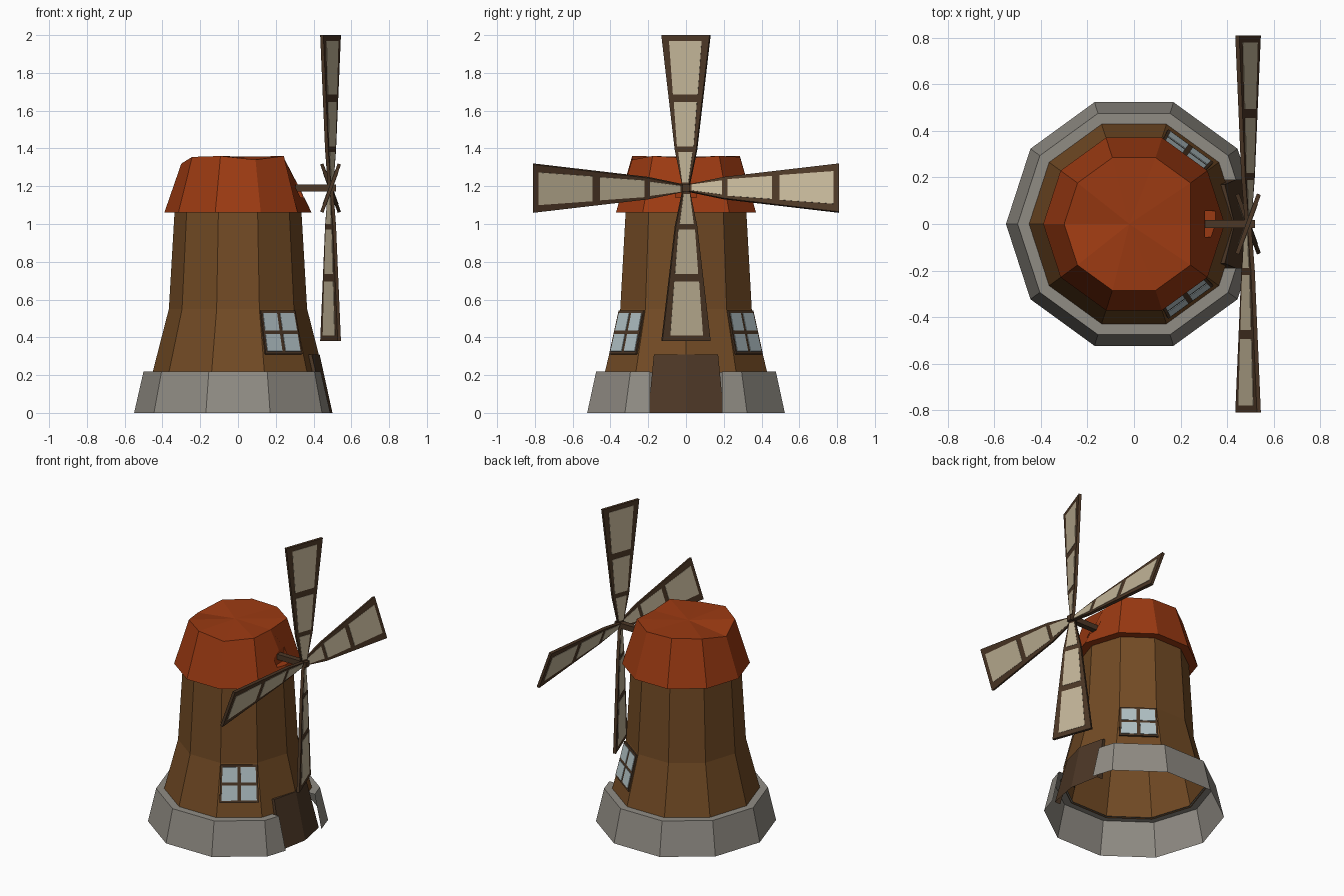
import bpy, bmesh, math
from mathutils import Vector, Matrix

if "Cube" in bpy.data.objects:
    bpy.data.objects.remove(bpy.data.objects["Cube"])


def material(name, rgb):
    m = bpy.data.materials.new(name)
    m.diffuse_color = (*rgb, 1)
    m.use_nodes = True
    m.node_tree.nodes["Principled BSDF"].inputs["Base Color"].default_value = m.diffuse_color
    return m


WOOD = material("tower wood", (0.17, 0.07, 0.018))
DARK = material("dark timber", (0.072, 0.038, 0.019))
STONE = material("grey stone", (0.28, 0.262, 0.231))
ROOF = material("red roof", (0.33, 0.042, 0.006))
CLOTH = material("sail cloth", (0.545, 0.462, 0.314))
GLASS = material("window glass", (0.445, 0.539, 0.565))

SIDES = 10
STEP = 2 * math.pi / SIDES


def polar(r, a, z):
    return Vector((r * math.cos(a), r * math.sin(a), z))


def ring(r, z):
    return [polar(r, i * STEP, z) for i in range(SIDES)]


def loft(bm, rows, closed=True, cap_start=False, cap_end=False, mat=0):
    """Skin a list of equally long point rows with quads."""
    vs = [[bm.verts.new(p) for p in row] for row in rows]
    n = len(vs[0])
    faces = []
    for a, b in zip(vs, vs[1:]):
        for i in range(n if closed else n - 1):
            j = (i + 1) % n
            faces.append(bm.faces.new((a[i], a[j], b[j], b[i])))
    if cap_start:
        faces.append(bm.faces.new(vs[0][::-1]))
    if cap_end:
        faces.append(bm.faces.new(vs[-1]))
    for f in faces:
        f.material_index = mat


def finish(name, bm, *mats, fix=True):
    if fix:
        bmesh.ops.recalc_face_normals(bm, faces=bm.faces[:])
    me = bpy.data.meshes.new(name)
    bm.to_mesh(me)
    bm.free()
    for m in mats:
        me.materials.append(m)
    ob = bpy.data.objects.new(name, me)
    bpy.context.collection.objects.link(ob)
    return ob


def box(name, lo, hi, mat):
    bm = bmesh.new()
    rows = [[Vector((x, y, z)) for y, z in
             ((lo[1], lo[2]), (hi[1], lo[2]), (hi[1], hi[2]), (lo[1], hi[2]))]
            for x in (lo[0], hi[0])]
    loft(bm, rows, cap_start=True, cap_end=True)
    return finish(name, bm, mat)


# Ten-sided wooden tower, open below
bm = bmesh.new()
loft(bm, [ring(0.452, 0.215), ring(0.366, 0.55), ring(0.335, 1.08)])
finish("tower", bm, WOOD, fix=False)


# Stone skirt with a gap for the door
def skirt_row(r, z, gap=0.19):
    pts = [polar(r, i * STEP, z) for i in range(1, SIDES)]
    t = 1 - gap / (r * math.sin(STEP))
    tip = Vector((r, 0, z))
    return [pts[0].lerp(tip, t)] + pts + [pts[-1].lerp(tip, t)]


bm = bmesh.new()
loft(bm, [skirt_row(0.55, 0), skirt_row(0.5, 0.22), skirt_row(0.44, 0.22)], closed=False)
finish("stone_base", bm, STONE, fix=False)


# Door wrapped around the tower corner that faces +x
def door_row(corner, edge, back, half, z):
    return [Vector((x, y, z)) for x, y in
            ((back, -half), (edge, -half), (corner, 0), (edge, half), (back, half))]


bm = bmesh.new()
loft(bm, [door_row(0.50, 0.462, 0.42, 0.2, 0), door_row(0.432, 0.39, 0.35, 0.17, 0.31)],
     closed=False, cap_end=True)
finish("door", bm, DARK, fix=False)

# Roof cap with a slightly uneven top and a notch for the shaft
bm = bmesh.new()
heights = (1.35, 1.36, 1.355, 1.36, 1.355, 1.32, 1.355, 1.36, 1.34, 1.36)
top = [Vector((p.x, p.y, h)) for p, h in zip(ring(0.3, 0), heights)]
top[0].x = 0.243
loft(bm, [ring(0.39, 1.06), top], cap_start=True)
bm.verts.ensure_lookup_table()
rim = bm.verts[SIDES:]
peak = bm.verts.new((-0.02, 0, 1.355))
for i in range(SIDES):
    bm.faces.new((rim[i], rim[(i + 1) % SIDES], peak))
roof = finish("roof_cap", bm, ROOF)
cutter = box("notch_cutter", (0.305, -0.055, 1.14), (0.5, 0.055, 1.32), ROOF)
cutter.hide_render = True
cutter.hide_viewport = True
cut = roof.modifiers.new("shaft notch", "BOOLEAN")
cut.operation = "DIFFERENCE"
cut.solver = "EXACT"
cut.object = cutter

# Sail shaft
box("sail_shaft", (0.28, -0.018, 1.172), (0.52, 0.018, 1.208), DARK)

# Four pitched sails: tapered frame with three cloth panels
HUB = Vector((0.49, 0, 1.19))
PITCH = math.radians(20)
NORMAL = Vector((math.cos(PITCH), -math.sin(PITCH), 0))
WIDTH = Vector((math.sin(PITCH), math.cos(PITCH), 0))
FRAME = ((0.01, 0.018), (0.2, 0.06), (0.81, 0.136))
PANELS = (((0.03, 0.017), (0.19, 0.04)),
          ((0.22, 0.047), (0.455, 0.065)),
          ((0.495, 0.07), (0.78, 0.092)))


def slab(bm, stations, thick, rot, mat):
    outline = [(-w, d) for d, w in stations] + [(w, d) for d, w in reversed(stations)]
    rows = [[HUB + rot @ (NORMAL * t + WIDTH * u + Vector((0, 0, d))) for u, d in outline]
            for t in (-thick / 2, thick / 2)]
    loft(bm, rows, cap_start=True, cap_end=True, mat=mat)


for k in range(4):
    rot = Matrix.Rotation(k * math.pi / 2, 3, "X")
    bm = bmesh.new()
    slab(bm, FRAME, 0.018, rot, 0)
    for panel in PANELS:
        slab(bm, panel, 0.022, rot, 1)
    finish(f"sail_{k + 1}", bm, DARK, CLOTH)

# Two four-pane windows lying on the tower faces beside the door
for side, label in ((1, "back"), (-1, "front")):
    a = side * 1.5 * STEP
    out, along = polar(1, a, 0), polar(1, a + math.pi / 2, 0)
    low = out * 0.406 + Vector((0, 0, 0.31))
    high = out * 0.350 + Vector((0, 0, 0.54))
    normal = along.cross(high - low).normalized()

    def plate(bm, u0, u1, v0, v1, d0, d1, mat):
        rows = [[low.lerp(high, v) + along * u * (0.12 - 0.008 * v) + normal * d
                 for u, v in ((u0, v0), (u1, v0), (u1, v1), (u0, v1))] for d in (d0, d1)]
        loft(bm, rows, cap_start=True, cap_end=True, mat=mat)

    bm = bmesh.new()
    plate(bm, -1, 1, 0, 1, -0.004, 0.01, 0)
    for u in (-0.9, 0.09):
        for v in (0.06, 0.54):
            plate(bm, u, u + 0.81, v, v + 0.4, 0.006, 0.013, 1)
    finish(f"window_{label}", bm, DARK, GLASS)
